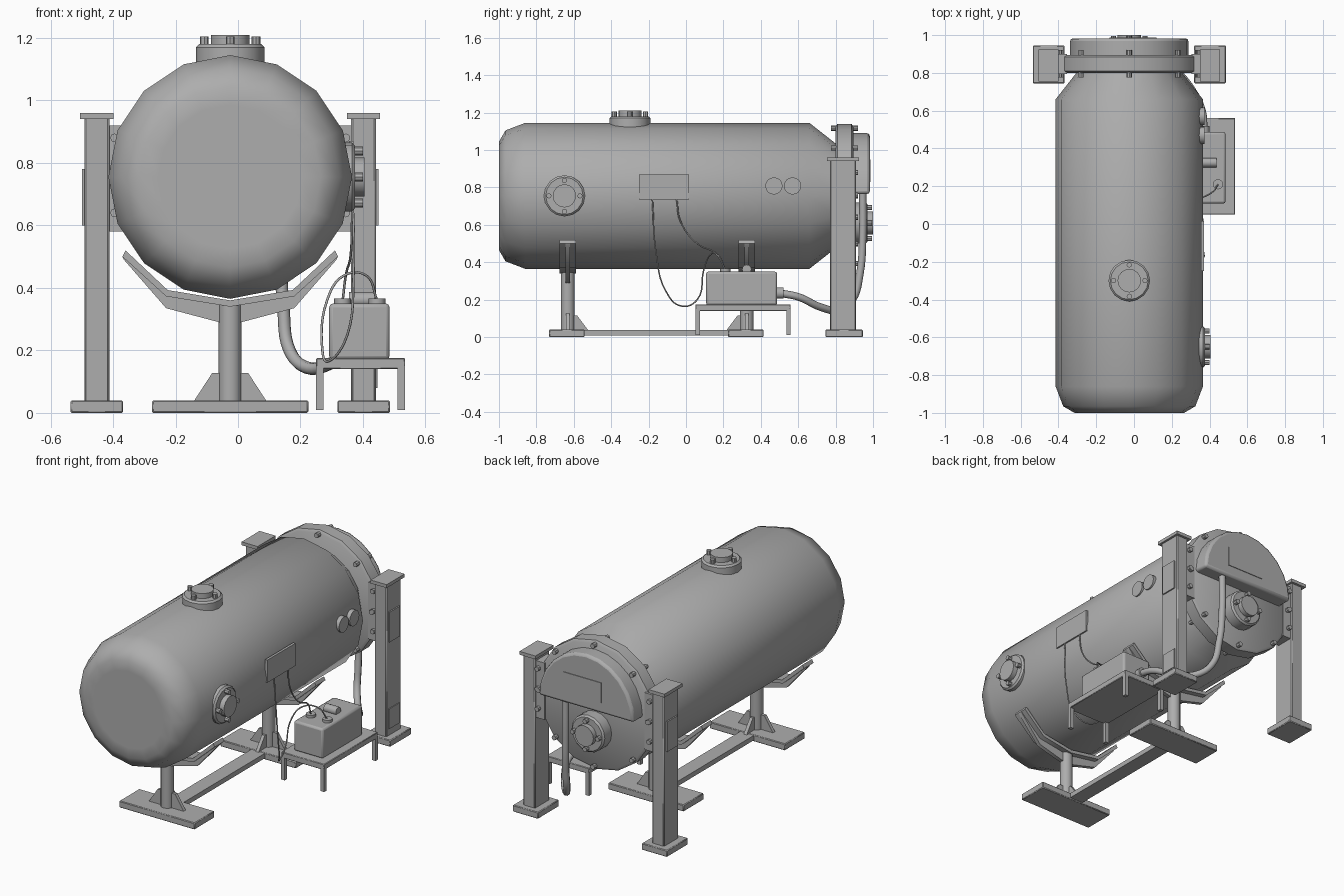
import bpy, bmesh, math
from mathutils import Vector, Matrix

cube = bpy.data.objects.get("Cube")
if cube:
    bpy.data.objects.remove(cube)

grey = bpy.data.materials.new("plain_grey")
grey.use_nodes = True
grey.diffuse_color = (0.42, 0.42, 0.42, 1)
grey.node_tree.nodes["Principled BSDF"].inputs["Base Color"].default_value = grey.diffuse_color

X, Y, Z = Vector((1, 0, 0)), Vector((0, 1, 0)), Vector((0, 0, 1))
CX, CZ = -0.025, 0.755      # tank axis


def finish(name, bm, bevel=0, segments=1, angle=40):
    bmesh.ops.recalc_face_normals(bm, faces=bm.faces)
    mesh = bpy.data.meshes.new(name)
    bm.to_mesh(mesh)
    bm.free()
    mesh.materials.append(grey)
    mesh.shade_smooth()
    mesh.set_sharp_from_angle(angle=math.radians(angle))
    obj = bpy.data.objects.new(name, mesh)
    bpy.context.collection.objects.link(obj)
    if bevel:
        mod = obj.modifiers.new("Bevel", "BEVEL")
        mod.width, mod.segments = bevel, segments
    return obj


def box(name, xs, ys, zs, bevel=0, segments=1):
    bm = bmesh.new()
    bmesh.ops.create_cube(bm, size=1)
    for v in bm.verts:
        v.co = [a + (b - a) * (c + 0.5) for (a, b), c in zip((xs, ys, zs), v.co)]
    return finish(name, bm, bevel, segments)


def lathe(name, profile, origin, axis=Z, sides=16, angle=40):
    """Revolve (radius, height) pairs around an axis and cap both ends."""
    bm = bmesh.new()
    turn = Z.rotation_difference(axis)
    rings = []
    for r, h in profile:
        rings.append([bm.verts.new(Vector(origin) + turn @ Vector(
            (r * math.cos(math.tau * i / sides), r * math.sin(math.tau * i / sides), h)))
            for i in range(sides)])
    for a, b in zip(rings, rings[1:]):
        for i in range(sides):
            j = (i + 1) % sides
            bm.faces.new((a[i], a[j], b[j], b[i]))
    bm.faces.new(rings[0])
    bm.faces.new(rings[-1])
    return finish(name, bm, angle=angle)


def rod(name, radius, start, end, origin, axis=Z, sides=12):
    return lathe(name, [(radius, start), (radius, end)], origin, axis, sides)


def prism(name, points, axis, start, end, bevel=0, segments=1):
    """Extrude an outline: (x, z) points along y, or (y, z) points along x."""
    bm = bmesh.new()
    place = (lambda p: (p[0], start, p[1])) if axis == Y else (lambda p: (start, p[0], p[1]))
    face = bm.faces.new([bm.verts.new(place(p)) for p in points])
    new = bmesh.ops.extrude_face_region(bm, geom=[face])["geom"]
    bmesh.ops.translate(bm, vec=axis * (end - start),
                        verts=[v for v in new if isinstance(v, bmesh.types.BMVert)])
    return finish(name, bm, bevel, segments)


def tube(name, points, radius):
    curve = bpy.data.curves.new(name, "CURVE")
    curve.dimensions = "3D"
    curve.bevel_depth, curve.bevel_resolution = radius, 2
    curve.resolution_u, curve.use_fill_caps = 6, True
    spline = curve.splines.new("BEZIER")
    spline.bezier_points.add(len(points) - 1)
    for bp, p in zip(spline.bezier_points, points):
        bp.co = p
        bp.handle_left_type = bp.handle_right_type = "AUTO"
    curve.materials.append(grey)
    obj = bpy.data.objects.new(name, curve)
    bpy.context.collection.objects.link(obj)


def port(name, origin, axis):
    """Bolted round hatch, standing out from its origin along the axis."""
    lathe(name + "_flange", [(0.11, -0.04), (0.11, 0.025), (0.1, 0.035)], origin, axis)
    rod(name + "_cover", 0.062, 0, 0.065, origin, axis, 16)
    turn = Z.rotation_difference(axis)
    for i in range(4):
        a = math.tau * i / 4
        offset = turn @ Vector((0.083 * math.cos(a), 0.083 * math.sin(a), 0))
        rod(name + "_bolt", 0.014, 0, 0.06, Vector(origin) + offset, axis, 8)


# Tank body with rounded front and tapered rear
lathe("tank", [(0.23, -1), (0.29, -1), (0.35, -0.965), (0.39, -0.86), (0.39, 0.66),
               (0.28, 0.8), (0.28, 0.83)], (CX, 0, CZ), Y)

# Rear flange with its ring of bolts
lathe("rear_flange", [(0.37, 0.8), (0.385, 0.81), (0.385, 0.885), (0.37, 0.895)], (CX, 0, CZ), Y)
for i in range(8):
    a = math.tau * i / 8
    spot = (CX + 0.362 * math.cos(a), 0, CZ + 0.362 * math.sin(a))
    rod("flange_bolt", 0.014, 0.775, 0.92, spot, Y, 8)

# Half-round rear cover and its label
arc = [(CX + 0.315 * math.cos(math.pi * i / 12), 0.765 + 0.325 * math.sin(math.pi * i / 12))
       for i in range(13)]
prism("rear_cover", arc, Y, 0.88, 0.983, 0.015, 2)
box("rear_label", (-0.13, 0.12), (0.98, 0.987), (0.83, 0.95))

# Hatches
port("top_hatch", (CX, -0.3, 1.145), Z)
port("side_hatch", (0.34, -0.65, CZ), X)
port("rear_hatch", (CX, 0.935, 0.61), Y)

# Side label and gauges
box("side_label", (0.355, 0.37), (-0.25, 0.015), (0.735, 0.87))
for y in (0.47, 0.57):
    rod("gauge", 0.046, -0.04, 0.02, (0.352, y, 0.808), X, 16)

# Rear side posts
for side in (-1, 1):
    px = CX + side * 0.427

    def span(a, b):
        return tuple(sorted((CX + side * a, CX + side * b)))

    box("post", (px - 0.04, px + 0.04), (0.77, 0.91), (0.03, 0.95), 0.006)
    box("post_cap", (px - 0.053, px + 0.053), (0.755, 0.925), (0.94, 0.96))
    box("post_base", (px - 0.084, px + 0.084), (0.745, 0.945), (0, 0.04), 0.004)
    box("post_plate", span(0.46, 0.475), (0.79, 0.89), (0.6, 0.78))
    box("post_bracket", span(0.33, 0.395), (0.795, 0.9), (0.58, 0.92))
    for z in (0.64, 0.76, 0.88):
        rod("bracket_bolt", 0.014, 0.775, 0.92, (CX + side * 0.37, 0, z), Y, 8)
box("post_lower_plate", (0.435, 0.447), (0.79, 0.89), (0.08, 0.2))

# Saddles, columns, gussets and bases
half_top = [(0.335, 0.52), (0.2, 0.393), (0, 0.36)]
half_pad = [(0, 0.34), (0.205, 0.373), (0.345, 0.5)]
half_web = [(0.035, 0.29), (0.205, 0.335), (0.34, 0.49)]


def mirrored(upper, lower):
    """Close an outline from its right-hand upper and lower edges."""
    left = [(-x, z) for x, z in reversed(lower) if x] + [(-x, z) for x, z in upper if x]
    half = lower + upper
    left = [(-x, z) for x, z in reversed(half) if x]
    if not lower[0][0]:
        return [(CX + x, z) for x, z in half + left]
    right = lower + upper
    return [(CX + x, z) for x, z in right + left]


for y, inward in ((-0.632, 1), (0.325, -1)):
    prism("saddle_pad", mirrored(half_top, half_pad), Y, y - 0.045, y + 0.045)
    prism("saddle_web", mirrored(half_pad[::-1], half_web), Y, y - 0.012, y + 0.012)
    rod("column", 0.037, 0.02, 0.35, (CX, y, 0))
    box("saddle_base", (CX - 0.25, CX + 0.25), (y - 0.1, y + 0.09), (0, 0.04), 0.004)
    for side in (-1, 1):
        prism("side_gusset", [(CX, 0.035), (CX + side * 0.118, 0.035),
                              (CX + side * 0.058, 0.127), (CX, 0.127)], Y, y - 0.01, y + 0.01)
    prism("inner_gusset", [(y, 0.035), (y + inward * 0.11, 0.035), (y + inward * 0.05, 0.115),
                           (y, 0.115)], X, CX - 0.01, CX + 0.01)
box("base_beam", (CX - 0.045, CX + 0.045), (-0.63, 0.32), (0.008, 0.037))

# Table with the pump unit
box("table_top", (0.25, 0.535), (0.05, 0.56), (0.14, 0.175), 0.003)
for x in (0.262, 0.523):
    for y in (0.062, 0.548):
        box("table_leg", (x - 0.012, x + 0.012), (y - 0.012, y + 0.012), (0.01, 0.15))
box("pump_unit", (0.292, 0.485), (0.108, 0.487), (0.17, 0.35), 0.012, 2)
for x in (0.335, 0.445):
    rod("terminal", 0.027, 0.34, 0.366, (x, 0.21, 0))
rod("pump_handle", 0.025, 0.355, 0.437, (0, 0.325, 0.362), X)
rod("pump_outlet", 0.03, 0.48, 0.52, (0.37, 0, 0.235), Y)

# Hose and cables
tube("hose", [(0.37, 0.5, 0.235), (0.36, 0.6, 0.215), (0.3, 0.72, 0.16), (0.22, 0.82, 0.145),
              (0.165, 0.89, 0.2), (0.145, 0.93, 0.34), (0.135, 0.945, 0.55),
              (0.135, 0.945, 0.78)], 0.02)
tube("long_cable", [(0.365, -0.18, 0.74), (0.37, -0.16, 0.45), (0.35, -0.11, 0.25),
                    (0.29, -0.02, 0.165), (0.27, 0.06, 0.2), (0.285, 0.095, 0.36),
                    (0.34, 0.13, 0.44), (0.41, 0.165, 0.44), (0.445, 0.21, 0.36)], 0.004)
tube("short_cable", [(0.365, -0.05, 0.74), (0.365, -0.03, 0.62), (0.36, 0.06, 0.5),
                     (0.345, 0.17, 0.44), (0.335, 0.21, 0.36)], 0.004)
